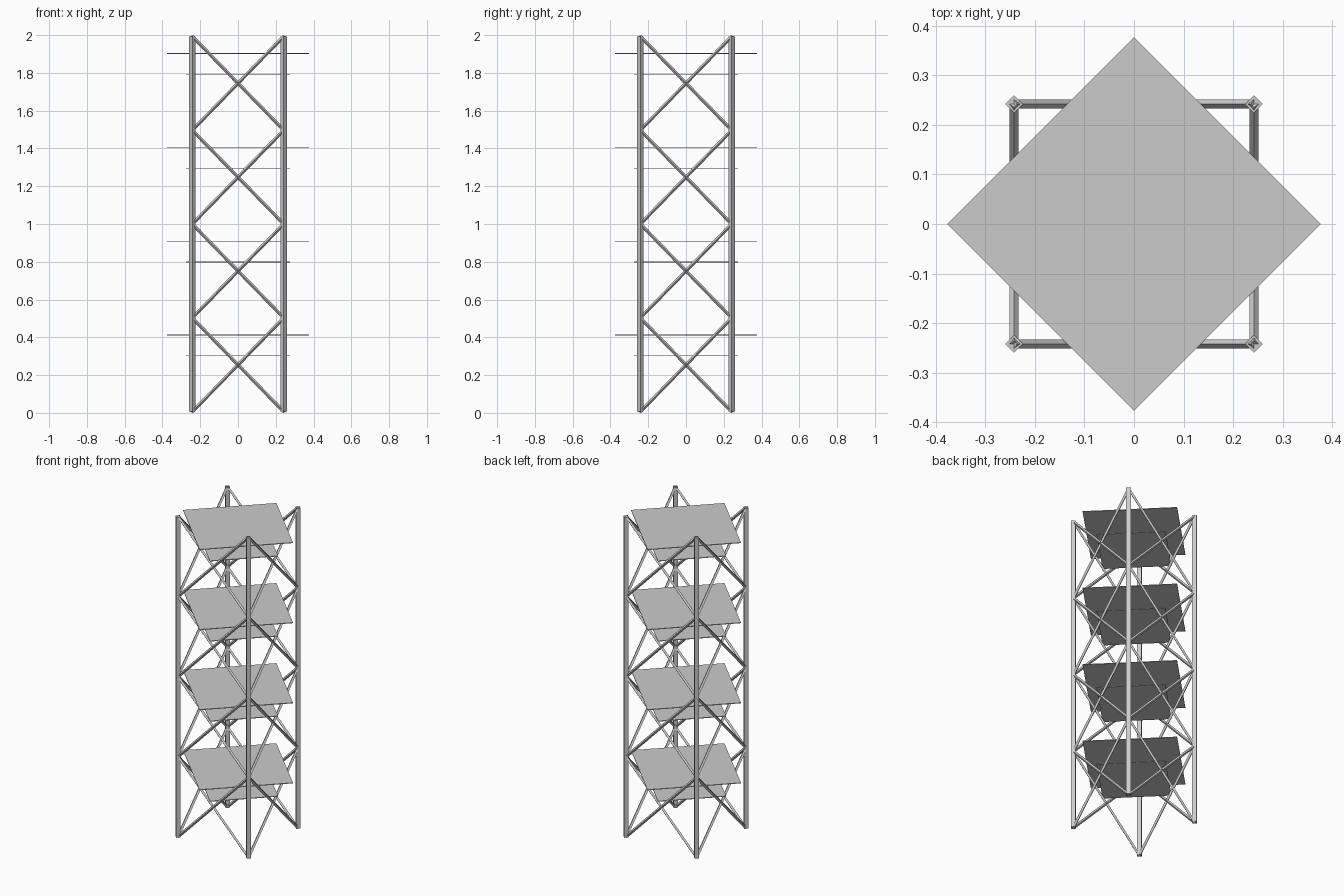
import bpy
from mathutils import Vector

if "Cube" in bpy.data.objects:
    bpy.data.objects.remove(bpy.data.objects["Cube"])

HALF = 0.242                 # leg offset from the centre
Z0, Z1 = 0.0063, 1.9937      # leg ends
BAYS = 4
BAY = (Z1 - Z0) / BAYS


def bar(name, a, b, r, normal):
    """Four-sided bar from a to b, with ridges along the given normal."""
    a, b, n = Vector(a), Vector(b), Vector(normal)
    side = (b - a).normalized().cross(n)
    ring = [n * r, side * r, -n * r, -side * r]
    verts = [p + o for p in (a, b) for o in ring]
    faces = [(i, (i + 1) % 4, (i + 1) % 4 + 4, i + 4) for i in range(4)]
    faces += [(3, 2, 1, 0), (4, 5, 6, 7)]
    # orientation: side = axis x n, so the ring runs clockwise or not; fixed below
    mesh = bpy.data.meshes.new(name)
    mesh.from_pydata(verts, [], faces)
    obj = bpy.data.objects.new(name, mesh)
    bpy.context.collection.objects.link(obj)
    import bmesh
    bm = bmesh.new()
    bm.from_mesh(mesh)
    bmesh.ops.recalc_face_normals(bm, faces=bm.faces)
    bm.to_mesh(mesh)
    bm.free()
    return obj


corners = [(-HALF, -HALF), (HALF, -HALF), (HALF, HALF), (-HALF, HALF)]
normals = [(0, -1, 0), (1, 0, 0), (0, 1, 0), (-1, 0, 0)]

for i, n in enumerate(normals):
    p, q = corners[i], corners[(i + 1) % 4]
    # corner leg
    bar(f"leg_{i}", (*p, Z0), (*p, Z1), 0.018, n)
    # crossed braces on this side
    for k in range(BAYS):
        lo, hi = Z0 + k * BAY, Z0 + (k + 1) * BAY
        bar(f"brace_up_{i}_{k}", (*p, lo), (*q, hi), 0.009, n)
        bar(f"brace_down_{i}_{k}", (*p, hi), (*q, lo), 0.009, n)

# thin diamond plates, a large one above a small one in each bay
for k in range(BAYS):
    for name, z, r in (("small_plate", 0.302, 0.275), ("large_plate", 0.412, 0.377)):
        zc = z + k * BAY
        bar(f"{name}_{k}", (0, 0, zc - 0.002), (0, 0, zc + 0.002), r, (0, -1, 0))
